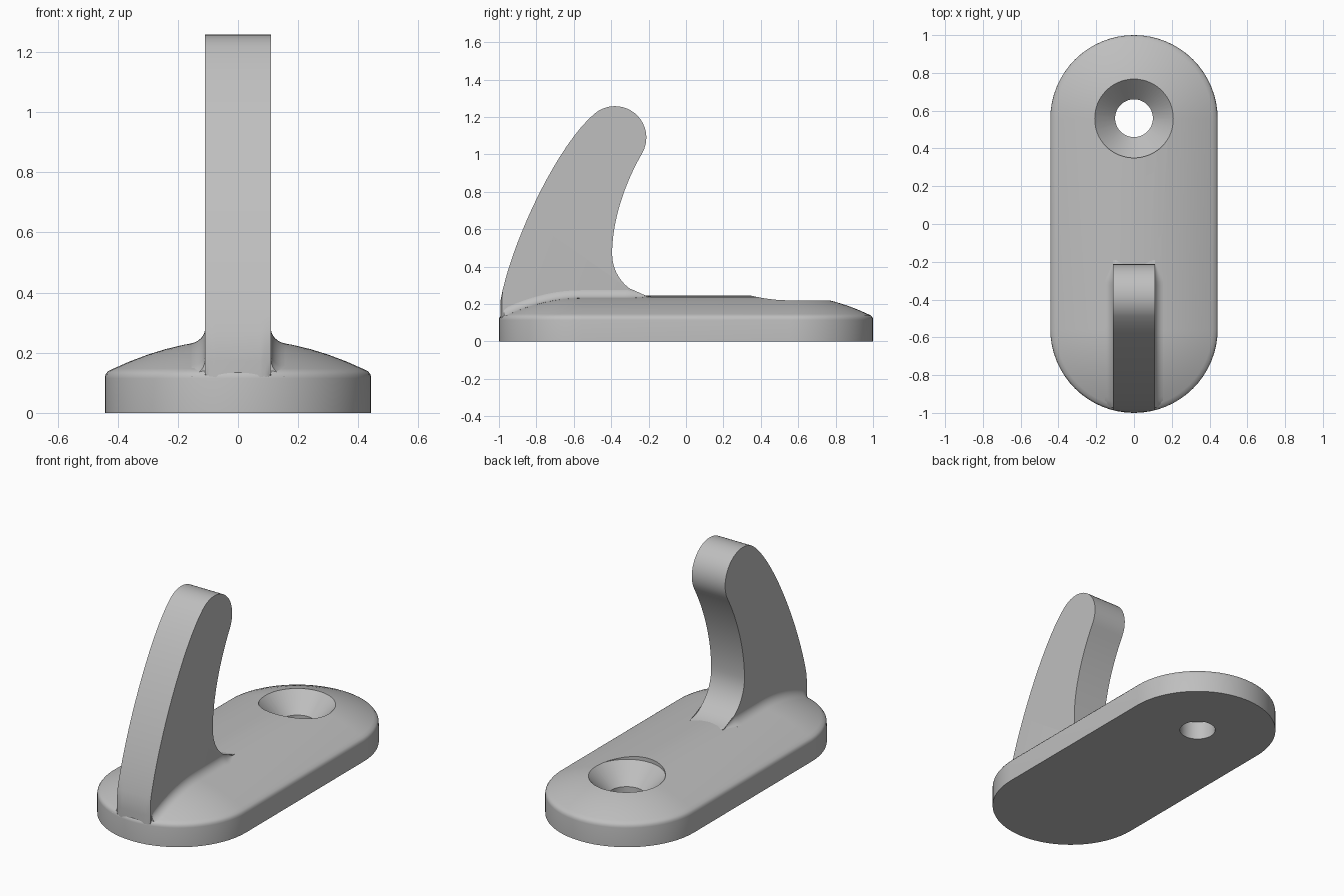
import bpy, bmesh, math
from mathutils import Vector
from mathutils.geometry import interpolate_bezier

if "Cube" in bpy.data.objects:
    bpy.data.objects.remove(bpy.data.objects["Cube"])

R, END = 0.443, 0.557          # plate end radius and arc centre offset
HOLE_Y = 0.56
HALF_W = 0.11                  # half the hook thickness

grey = bpy.data.materials.new("plain grey")
grey.use_nodes = True
grey.diffuse_color = (0.52, 0.52, 0.52, 1)
grey.node_tree.nodes["Principled BSDF"].inputs["Base Color"].default_value = (0.52, 0.52, 0.52, 1)


def finish(name, bm):
    bmesh.ops.remove_doubles(bm, verts=bm.verts, dist=1e-5)
    bmesh.ops.recalc_face_normals(bm, faces=bm.faces)
    mesh = bpy.data.meshes.new(name)
    bm.to_mesh(mesh)
    bm.free()
    mesh.materials.append(grey)
    obj = bpy.data.objects.new(name, mesh)
    bpy.context.collection.objects.link(obj)
    return obj


def smooth(obj, degrees):
    bpy.ops.object.select_all(action='DESELECT')
    obj.select_set(True)
    bpy.context.view_layer.objects.active = obj
    bpy.ops.object.shade_smooth_by_angle(angle=math.radians(degrees))


def loft(rings, cap_first=True, cap_last=True):
    """Skin a list of closed point rings."""
    bm = bmesh.new()
    loops = [[bm.verts.new(p) for p in ring] for ring in rings]
    n = len(loops[0])
    for a, b in zip(loops, loops[1:]):
        for i in range(n):
            j = (i + 1) % n
            bm.faces.new((a[i], a[j], b[j], b[i]))
    if cap_first:
        bm.faces.new(loops[0])
    if cap_last:
        bm.faces.new(loops[-1])
    return bm


def stadium(r, z, n=32):
    pts = []
    for k in range(2 * n + 2):
        half = k // (n + 1)
        a = math.pi * (k - half) / n
        pts.append((r * math.cos(a), (END if half == 0 else -END) + r * math.sin(a), z))
    return pts


def dome(r):
    return 0.245 - 0.57 * r * r


def plate_height(x, y):
    r = math.hypot(x, max(0, abs(y) - END))
    return dome(r) if r < 0.415 else max(0.1, 0.147 - (r - 0.415))


# Domed plate with a softened rim
rings = [stadium(R, 0), stadium(R, 0.115), stadium(0.441, 0.127), stadium(0.433, 0.138)]
rings += [stadium(r, dome(r)) for r in (0.415, 0.36, 0.3, 0.24, 0.18, 0.12, 0.06, 0)]
plate = finish("base_plate", loft(rings, cap_last=False))

# Countersunk screw hole
profile = [(0.1, -0.1), (0.1, 0.11), (0.21, 0.222), (0.21, 0.4)]
cutter = finish("hole_cutter", loft([
    [(r * math.cos(k * math.tau / 64), HOLE_Y + r * math.sin(k * math.tau / 64), z)
     for k in range(64)] for r, z in profile]))
cutter.hide_render = True
cut = plate.modifiers.new("screw hole", 'BOOLEAN')
cut.operation = 'DIFFERENCE'
cut.solver = 'EXACT'
cut.object = cutter
bpy.context.view_layer.objects.active = plate
plate.select_set(True)
bpy.ops.object.modifier_apply(modifier=cut.name)
bpy.data.objects.remove(cutter)
smooth(plate, 28)


# Hook outline in the y-z plane
def arc(cy, cz, r, start, end, n):
    return [(cy + r * math.cos(a), cz + r * math.sin(a))
            for a in (math.radians(start + (end - start) * k / n) for k in range(n + 1))]


def bezier(*pts, n=20):
    return [(p.x, p.y) for p in interpolate_bezier(*[Vector(p) for p in pts], n)]


tip = arc(-0.38, 1.09, 0.168, 130, -30, 20)
root = arc(-0.165, 0.468, 0.23, 180, 270, 14)
front = bezier((-1, 0.13), (-1, 0.38), (-0.718, 1.026), tip[0])
back = bezier(tip[-1], (-0.325, 0.85), (-0.395, 0.65), root[0])
outline = [(-1, 0.08)] + front + tip[1:] + back[1:] + root[1:] + [(-0.165, 0.08)]

# Hook: extruded outline with rounded edges, trimmed to the plate's round end
bm = loft([[(x, y, z) for y, z in outline] for x in (-HALF_W, HALF_W)])
edges = [e for e in bm.edges
         if abs(e.verts[0].co.x - e.verts[1].co.x) < 1e-4
         and max(v.co.z for v in e.verts) > 0.085]
bmesh.ops.bevel(bm, geom=edges, offset=0.036, segments=5, profile=0.5, affect='EDGES')
for v in bm.verts:
    limit = -END - math.sqrt((R - 0.001) ** 2 - min(abs(v.co.x), HALF_W) ** 2)
    v.co.y = max(v.co.y, limit)
hook = finish("hook", bm)
smooth(hook, 40)

# Fillets where the hook sides meet the plate
for side, name in ((1, "left_fillet"), (-1, "right_fillet")):
    rings = []
    for k in range(41):
        y = -0.972 + 0.76 * k / 40
        size = 0.045 * min(1, max(0.1, (-0.2 - y) / 0.1))
        ring = []
        for i in range(9):
            a = math.pi / 2 * i / 8
            x = HALF_W - 0.001 + size * (1 - math.cos(a))
            ring.append((side * x, y, plate_height(x, y) + size * (1 - math.sin(a))))
        ring.append((side * 0.09, y, plate_height(HALF_W, y) - 0.03))
        rings.append(ring)
    smooth(finish(name, loft(rings)), 40)
